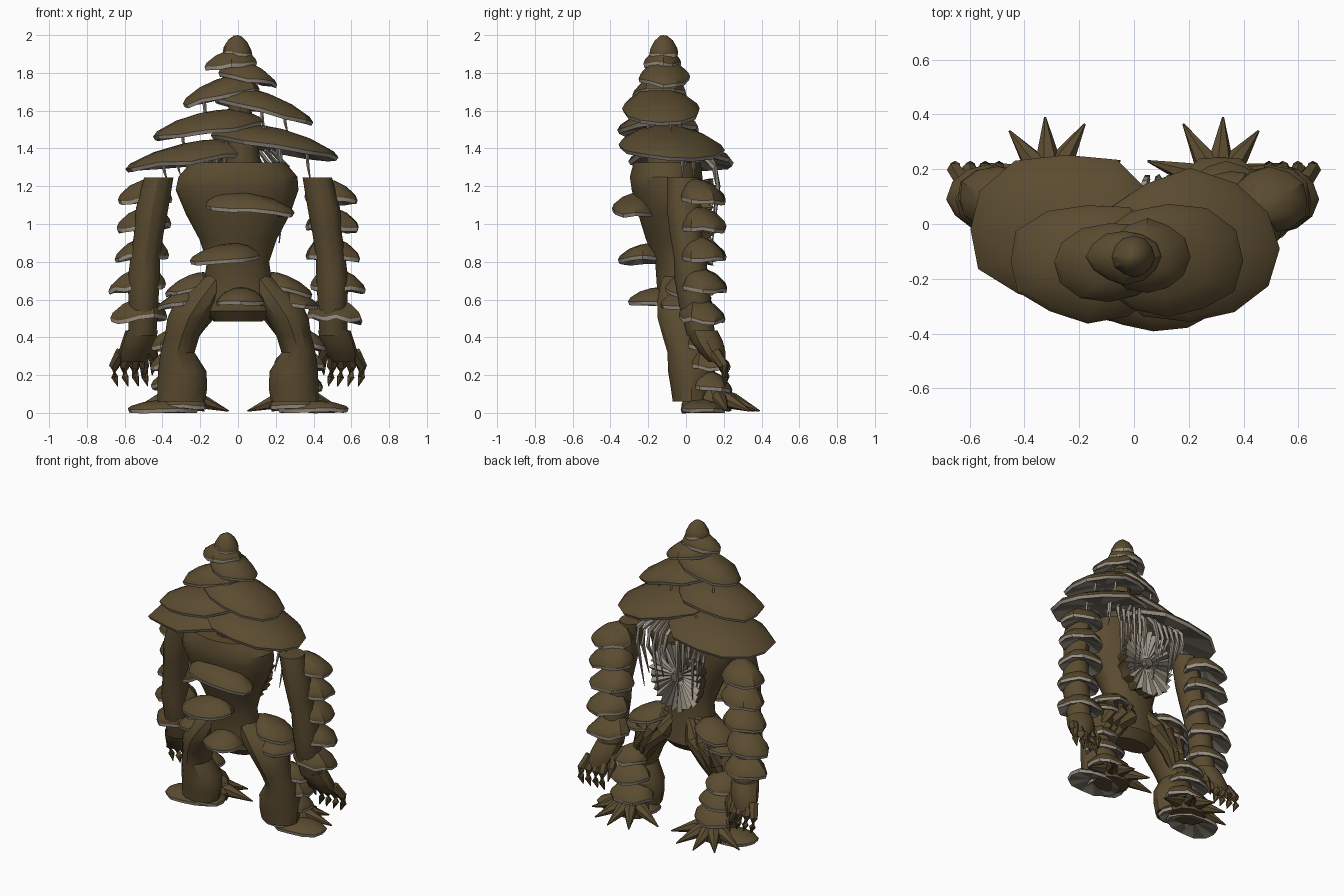
import bpy, math, random
from mathutils import Vector

random.seed(7)
if "Cube" in bpy.data.objects:
    bpy.data.objects.remove(bpy.data.objects["Cube"])


def material(name, rgb):
    m = bpy.data.materials.new(name)
    m.use_nodes = True
    m.diffuse_color = (*rgb, 1)
    m.node_tree.nodes["Principled BSDF"].inputs["Base Color"].default_value = (*rgb, 1)
    return m


BARK = material("bark brown", (0.105, 0.072, 0.030))
GILL = material("gill grey", (0.33, 0.29, 0.235))
DARK = material("gill shadow grey", (0.17, 0.15, 0.12))


def build(name, verts, faces, mats, slots=None):
    me = bpy.data.meshes.new(name)
    me.from_pydata([tuple(v) for v in verts], [], faces)
    for m in mats:
        me.materials.append(m)
    if slots:
        me.polygons.foreach_set("material_index", slots)
    ob = bpy.data.objects.new(name, me)
    bpy.context.collection.objects.link(ob)
    return ob


def loft(name, rings, mat=BARK):
    """Join rings of points into a closed skin."""
    n = len(rings[0])
    verts = [p for r in rings for p in r]
    faces = [(k * n + i, k * n + (i + 1) % n, (k + 1) * n + (i + 1) % n, (k + 1) * n + i)
             for k in range(len(rings) - 1) for i in range(n)]
    faces += [tuple(reversed(range(n))), tuple(range(len(verts) - n, len(verts)))]
    return build(name, verts, faces, [mat])


def limb(name, sections, n=12):
    """Level elliptical sections (x, y, z, rx, ry), listed from the bottom up."""
    ang = [2 * math.pi * i / n for i in range(n)]
    return loft(name, [[(x + rx * math.cos(a), y + ry * math.sin(a), z) for a in ang]
                       for x, y, z, rx, ry in sections])


def tube(name, pts, radii, n=6, mat=BARK):
    """Tapered tube along a path."""
    pts = [Vector(p) for p in pts]
    rings = []
    for k, p in enumerate(pts):
        d = pts[min(k + 1, len(pts) - 1)] - pts[max(k - 1, 0)]
        q = Vector((0, 0, 1)).rotation_difference(d)
        rings.append([p + q @ Vector((radii[k] * math.cos(2 * math.pi * i / n),
                                      radii[k] * math.sin(2 * math.pi * i / n), 0)) for i in range(n)])
    return loft(name, rings, mat)


def cap(name, c, rx, ry, h, sx=0.0, sy=0.0, px=0.0, py=0.0, n=12, lip=0.02):
    """Shelf fungus: wavy tilted rim, dome leaning by (px, py), grey lip and radial gills."""
    wob = [random.uniform(0.93, 1.06) for _ in range(n)]
    dip = [random.uniform(-0.1, 0.1) * h for _ in range(n)]
    prof = [(0.2, 0.25 * h, 0), (0.96, -lip, 0), (1, 0, 0), (0.93, 0.26 * h, 0.05),
            (0.64, 0.69 * h, 0.4), (0.28, 0.94 * h, 0.8)]

    def point(t, z, lean, i):
        a = 2 * math.pi * i / n
        dx = t * wob[i] * rx * math.cos(a) + lean * px
        dy = t * wob[i] * ry * math.sin(a) + lean * py
        return (c[0] + dx, c[1] + dy, c[2] + z + sx * dx + sy * dy + dip[i] * t)

    verts = [point(*ring, i) for ring in prof for i in range(n)]
    faces, slots = [], []
    for k in range(len(prof) - 1):
        for i in range(n):
            j = (i + 1) % n
            faces.append((k * n + i, k * n + j, (k + 1) * n + j, (k + 1) * n + i))
            slots.append(1 + i % 2 if k == 0 else 1 if k == 1 else 0)
    top = len(verts)
    verts += [(c[0] + px, c[1] + py, c[2] + h + sx * px + sy * py), (c[0], c[1], c[2] + 0.25 * h)]
    for i in range(n):
        j = (i + 1) % n
        faces += [(top - n + i, top - n + j, top), (j, i, top + 1)]
        slots += [0, 2]
    return build(name, verts, faces, [BARK, GILL, DARK], slots)


# Torso and the stalk that carries the crown
limb("torso", [(0, -.03, .485, .13, .07), (0, -.03, .54, .2, .12), (0, -.04, .66, .185, .115),
               (0, -.05, .8, .165, .115), (0, -.07, .92, .205, .145), (0, -.085, 1.05, .275, .17),
               (-.005, -.1, 1.18, .325, .19), (0, -.105, 1.25, .315, .195),
               (0, -.1, 1.325, .25, .18)], 18)
limb("crown_stalk", [(.03, -.1, 1.28, .1, .11), (.02, -.12, 1.5, .07, .08),
                     (0, -.12, 1.72, .05, .06), (0, -.12, 1.92, .03, .03)])

# Crown of overlapping caps, lowest first
crown = [((-.25, -.02, 1.335), .37, .29, .1, .13, -.02, .06, -.04),
         ((.205, -.09, 1.405), .345, .285, .105, -.17, -.05, -.06, 0),
         ((-.17, -.14, 1.495), .295, .22, .1, .14, 0, .05, 0),
         ((.125, -.135, 1.605), .27, .215, .1, -.22, 0, -.04, 0),
         ((-.09, -.14, 1.675), .21, .15, .1, .2, 0, .04, 0),
         ((.05, -.12, 1.775), .16, .14, .085, -.2, 0, -.03, 0),
         ((-.035, -.12, 1.845), .137, .1, .08, .07, 0, .02, 0),
         ((0, -.12, 1.905), .078, .074, .095, 0, 0, 0, 0)]
for i, spec in enumerate(crown):
    cap(f"crown_cap_{i + 1}", *spec)

# Shelf caps on the torso front
cap("chest_cap", (.07, -.27, 1.075), .24, .12, .09, -.08, 0, -.05, .03)
cap("belly_cap", (-.06, -.23, .815), .185, .13, .08, .07, 0, .02, .03)
cap("hip_cap", (.015, -.17, .59), .13, .13, .075, 0, 0, 0, .03)

# Gilled disc on the back
N, hub = 56, (-.01, .1, 1.015)
rim = []
for i in range(N):
    a, r = 2 * math.pi * i / N, random.uniform(.9, 1.04)
    rim.append((hub[0] + .195 * r * math.cos(a), hub[1] + (.045 if i % 2 else .012),
                hub[2] + .23 * r * math.sin(a)))
collar = [(x * .85, .0, hub[2] + (z - hub[2]) * .85) for x, y, z in rim]
build("back_gill_disc", rim + collar + [hub],
      [(i, 2 * N, (i + 1) % N) for i in range(N)] +
      [(i, (i + 1) % N, N + (i + 1) % N, N + i) for i in range(N)], [GILL, DARK, BARK],
      [0 if i % 4 < 3 else 1 for i in range(N)] + [2] * N)
tube("disc_hub", [(hub[0], .07, hub[2]), (hub[0], .135, hub[2])], [.045, .03], 8, DARK)

# Strands bowing from the crown down around the disc
for i in range(12):
    x = -.22 + .44 * i / 11
    side = 1 if x > 0 else -1
    tube(f"back_strand_{i + 1}", [(x * .8, .05 + .06 * random.random(), 1.39),
         (x * 1.1 + side * .02, .15, 1.3), (x + side * .03, .17, 1.2),
         (x * .9 + side * .02, .14, 1.1 - .1 * (i % 3))], [.011, .015, .013, .003], 4, GILL)
for i, (x, y, z, length) in enumerate([(-.4, 0, 1.33, .1), (.36, -.02, 1.4, .18), (-.33, -.08, 1.36, .1),
        (.2, 0, 1.43, .14), (-.18, -.05, 1.62, .14), (.24, -.08, 1.6, .13), (.14, -.2, 1.48, .1),
        (-.3, -.06, 1.5, .13), (.22, .04, 1.4, .17), (-.12, .06, 1.4, .15), (.12, -.03, 1.62, .15)]):
    tube(f"crown_strand_{i + 1}", [(x, y, z + .04), (x + .01, y, z - length / 2), (x + .025, y, z - length)],
         [.01, .008, .002], 4, GILL)

for s, side in ((1, "left"), (-1, "right")):
    # Arm
    limb(side + "_arm", [(s * .507, .08, .41, .075, .075), (s * .5, .05, .56, .077, .085),
                         (s * .5, .03, .7, .085, .09), (s * .49, .02, .83, .078, .085),
                         (s * .472, .0, .95, .078, .085), (s * .455, -.01, 1.08, .086, .092),
                         (s * .42, -.015, 1.245, .078, .085)])
    for i, (x, z) in enumerate(((.52, .505), (.53, .665), (.505, .83), (.5, .985), (.495, 1.13))):
        cap(f"{side}_arm_cap_{i + 1}", (s * x, .09, z), .148, .122, .105, -s * .07, -.05, -s * .03, -.035)

    # Hand with cuff, fingers and thumb
    limb(side + "_hand", [(s * .56, .165, .27, .065, .045), (s * .545, .14, .32, .088, .07),
                          (s * .525, .11, .38, .09, .085), (s * .51, .085, .435, .086, .083)])
    for i, x in enumerate((.485, .535, .59, .645)):
        bx = .505 + i * .038
        tube(f"{side}_finger_{i + 1}", [(s * bx, .155, .32), (s * (x + .012), .2, .245), (s * (x + .008), .21, .19),
             (s * (x - .008), .205, .14)], [.034, .027, .021, .002], 6)
    tube(side + "_thumb", [(s * .47, .12, .36), (s * .445, .17, .28), (s * .455, .2, .2)], [.04, .028, .003])

    # Leg with root-like folds at the rear
    limb(side + "_leg", [(s * .3, .03, .06, .125, .1), (s * .295, .03, .13, .132, .11),
                         (s * .295, .03, .22, .128, .125), (s * .32, .01, .32, .09, .108),
                         (s * .295, -.01, .41, .092, .115), (s * .262, -.025, .5, .112, .125),
                         (s * .205, -.03, .59, .13, .122), (s * .13, -.035, .69, .085, .1),
                         (s * .09, -.04, .76, .04, .07)])
    for i, x in enumerate((.08, .16, .24)):
        tube(f"{side}_thigh_fold_{i + 1}", [(s * x * .8, .03, .72), (s * (x + .03), .08, .6),
             (s * (.21 + .04 * i), .08, .47), (s * (.28 + .03 * i), .06, .34)], [.03, .055, .045, .02], 7)

    # Caps around the hip, shin and foot
    cap(side + "_upper_hip_cap", (s * .25, .03, .66), .14, .135, .075, -s * .2, 0, -s * .04, -.02)
    cap(side + "_lower_hip_cap", (s * .29, .0, .585), .13, .14, .07, -s * .15, 0, -s * .04, 0)
    cap(side + "_knee_cap", (s * .35, .1, .36), .115, .1, .08, -s * .1, -.1, 0, -.03)
    cap(side + "_shin_cap", (s * .335, .12, .255), .135, .11, .085, -s * .1, -.1, 0, -.03)
    cap(side + "_ankle_cap", (s * .315, .13, .14), .145, .12, .09, 0, -.1, 0, -.03)
    cap(side + "_sole_cap", (s * .405, .085, .022), .185, .12, .05, 0, 0, -s * .05, 0)
    cap(side + "_heel_cap", (s * .29, .08, .04), .13, .11, .06)

    # Clawed toes
    limb(side + "_foot", [(s * .31, .15, .01, .12, .095), (s * .31, .15, .06, .125, .1),
                          (s * .31, .13, .13, .07, .06)], 10)
    for i, (x, y) in enumerate(((.05, .23), (.18, .365), (.325, .39), (.455, .34), (.56, .22))):
        tip = Vector((s * x, y, .01))
        base = Vector((s * .31, .15, .085))
        tube(f"{side}_claw_{i + 1}", [base, base.lerp(tip, .42) + Vector((0, 0, .01)), tip],
             [.05, .042, .004], 7)

# Soft shading with crisp rims
bpy.ops.object.select_all(action='DESELECT')
for ob in bpy.context.scene.objects:
    if ob.type == 'MESH':
        ob.select_set(True)
        bpy.context.view_layer.objects.active = ob
bpy.ops.object.shade_smooth_by_angle(angle=math.radians(32))
